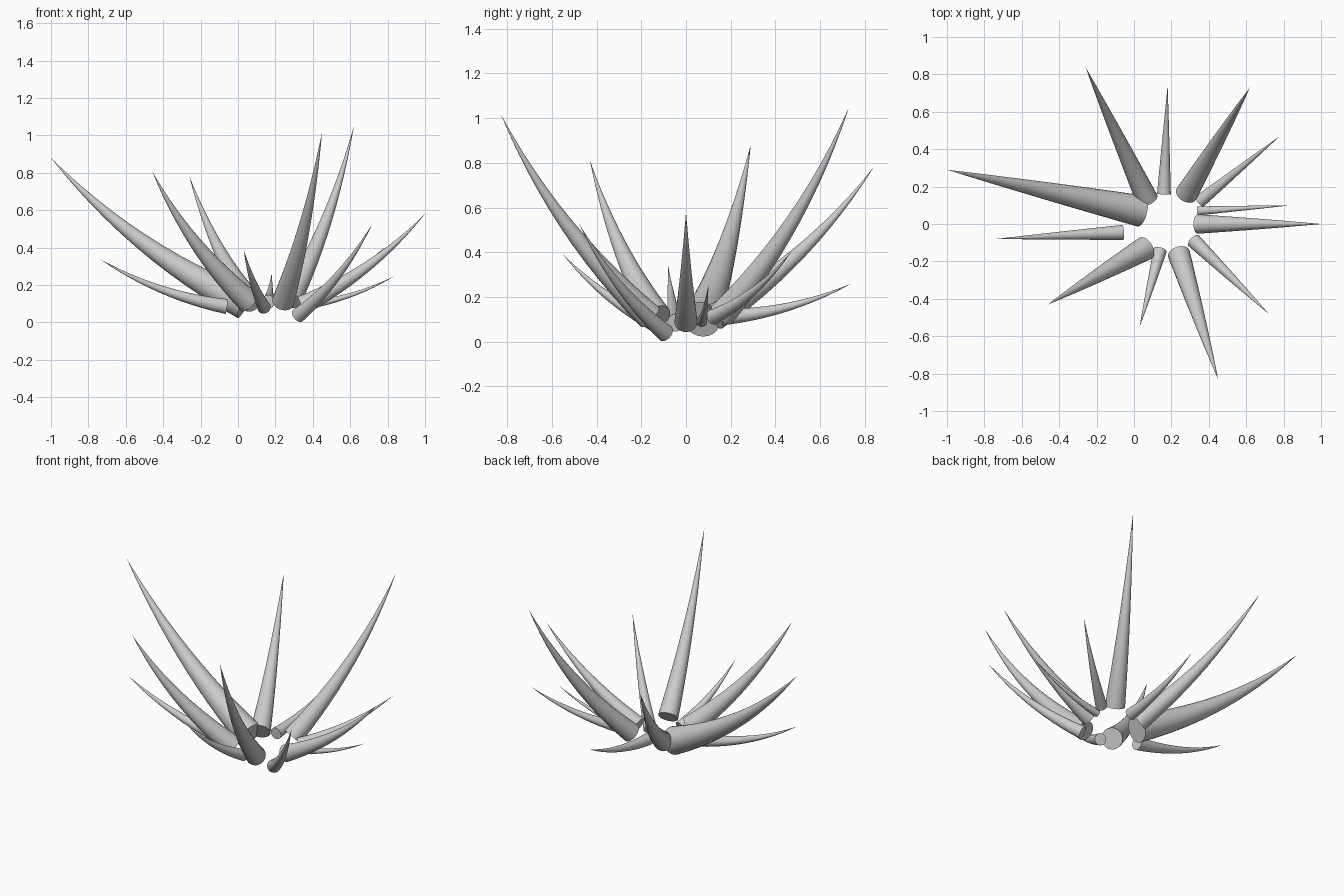
import bpy, bmesh, math
from mathutils import Vector

cube = bpy.data.objects.get("Cube")
if cube:
    bpy.data.objects.remove(cube, do_unlink=True)

GREY = (0.6, 0.6, 0.6, 1)
mat = bpy.data.materials.new("light_grey")
mat.use_nodes = True
mat.diffuse_color = GREY
mat.node_tree.nodes["Principled BSDF"].inputs["Base Color"].default_value = GREY

SIDES, RINGS, SAG = 24, 12, 0.05


def spike(name, base, tip, radius):
    """Tapered horn that curves upward from a flat round base to a point."""
    base, tip = Vector(base), Vector(tip)
    chord = tip - base
    side = chord.cross(Vector((0, 0, 1))).normalized()
    up = side.cross(chord).normalized()
    ctrl = (base + tip) / 2 - up * chord.length * SAG * 2
    bm = bmesh.new()
    rings = []
    for i in range(RINGS):
        t = i / RINGS
        centre = base * (1 - t) ** 2 + ctrl * 2 * t * (1 - t) + tip * t * t
        tangent = (ctrl - base) * (1 - t) + (tip - ctrl) * t
        lift = side.cross(tangent).normalized()
        ring = []
        for k in range(SIDES):
            a = math.tau * k / SIDES
            offset = side * math.cos(a) + lift * math.sin(a)
            ring.append(bm.verts.new(centre + offset * radius * (1 - t)))
        rings.append(ring)
    point = bm.verts.new(tip)
    for k in range(SIDES):
        n = (k + 1) % SIDES
        for low, high in zip(rings, rings[1:]):
            bm.faces.new((low[k], low[n], high[n], high[k]))
        bm.faces.new((rings[-1][k], rings[-1][n], point))
    bm.faces.new(rings[0])
    bmesh.ops.recalc_face_normals(bm, faces=bm.faces)
    mesh = bpy.data.meshes.new(name)
    bm.to_mesh(mesh)
    bm.free()
    mesh.materials.append(mat)
    obj = bpy.data.objects.new(name, mesh)
    bpy.context.collection.objects.link(obj)
    bpy.ops.object.select_all(action="DESELECT")
    obj.select_set(True)
    bpy.context.view_layer.objects.active = obj
    bpy.ops.object.shade_smooth_by_angle(angle=math.radians(40))


# Spikes around the open centre: base, tip, base radius
spike("back_right_spike", (0.07, 0.13, 0.11), (-0.26, 0.84, 0.78), 0.06)
spike("back_low_spike", (0.16, 0.16, 0.11), (0.18, 0.74, 0.26), 0.037)
spike("back_left_tall_spike", (0.28, 0.16, 0.12), (0.62, 0.73, 1.05), 0.06)
spike("back_left_small_spike", (0.35, 0.12, 0.11), (0.78, 0.47, 0.40), 0.035)
spike("left_low_spike", (0.34, 0.07, 0.09), (0.84, 0.10, 0.25), 0.024)
spike("left_spike", (0.34, 0.0, 0.09), (1.0, 0.0, 0.58), 0.052)
spike("front_left_small_spike", (0.32, -0.09, 0.037), (0.72, -0.48, 0.53), 0.04)
spike("front_left_tall_spike", (0.24, -0.16, 0.11), (0.45, -0.83, 1.02), 0.06)
spike("front_low_spike", (0.14, -0.14, 0.08), (0.03, -0.55, 0.39), 0.036)
spike("front_right_spike", (0.06, -0.13, 0.11), (-0.46, -0.43, 0.81), 0.065)
spike("right_low_spike", (-0.06, -0.045, 0.085), (-0.74, -0.08, 0.34), 0.04)
spike("right_long_spike", (0.035, 0.07, 0.10), (-1.0, 0.29, 0.88), 0.085)
